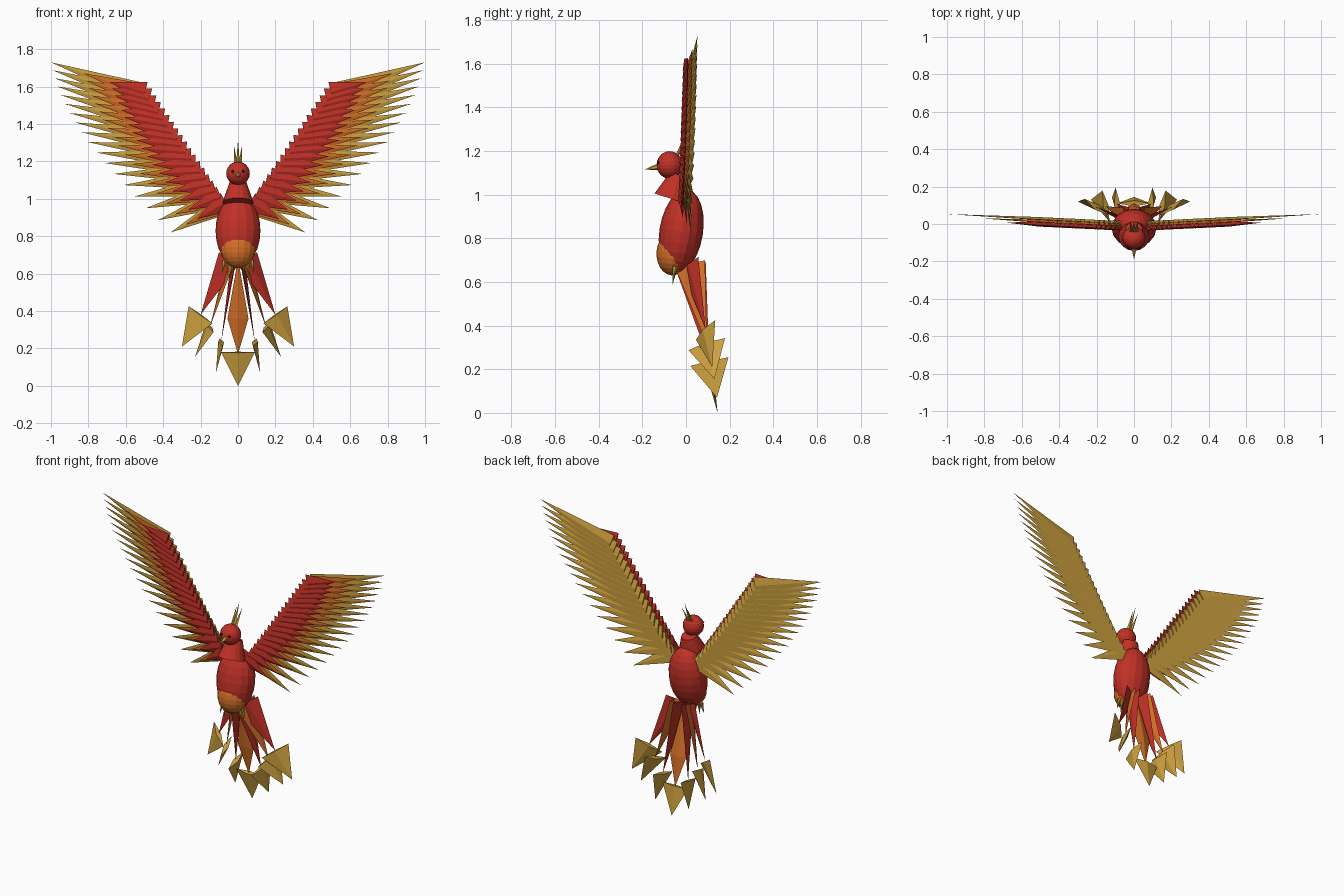
import bpy, bmesh
from math import radians
from mathutils import Vector as V

if "Cube" in bpy.data.objects:
    bpy.data.objects.remove(bpy.data.objects["Cube"])


def material(name, rgb):
    m = bpy.data.materials.new(name)
    m.use_nodes = True
    m.diffuse_color = (*rgb, 1)
    m.node_tree.nodes["Principled BSDF"].inputs["Base Color"].default_value = (*rgb, 1)
    return m


RED = material("red", (0.53, 0.03, 0.02))
ORANGE = material("orange", (0.66, 0.16, 0.02))
GOLD = material("gold", (0.62, 0.36, 0.05))
BLACK = material("black", (0.01, 0.01, 0.01))


def finish(name, bm, mat):
    bmesh.ops.recalc_face_normals(bm, faces=bm.faces)
    me = bpy.data.meshes.new(name)
    bm.to_mesh(me)
    bm.free()
    me.materials.append(mat)
    ob = bpy.data.objects.new(name, me)
    bpy.context.collection.objects.link(ob)
    return ob


def ellipsoid(name, center, radii, mat, tilt=0, segs=16, rings=12):
    bm = bmesh.new()
    bmesh.ops.create_uvsphere(bm, u_segments=segs, v_segments=rings, radius=1)
    ob = finish(name, bm, mat)
    ob.location, ob.scale = center, radii
    ob.rotation_euler.x = radians(tilt)


def cone(name, start, end, r1, r2, mat, segs=16):
    start, end = V(start), V(end)
    bm = bmesh.new()
    bmesh.ops.create_cone(bm, cap_ends=True, segments=segs, radius1=r1,
                          radius2=r2, depth=(end - start).length)
    ob = finish(name, bm, mat)
    ob.location = (start + end) / 2
    ob.rotation_euler = (end - start).to_track_quat('Z', 'Y').to_euler()


def blade(bm, base, tip, side, half_w, half_t, root=None):
    """Flattened four-sided spike; with a root point it becomes a kite."""
    base, tip, side = V(base), V(tip), V(side)
    axis = (tip - base).normalized()
    side = (side - axis * side.dot(axis)).normalized()
    flat = axis.cross(side)
    ring = [bm.verts.new(base + o) for o in
            (side * half_w, flat * half_t, -side * half_w, -flat * half_t)]
    end = bm.verts.new(tip)
    back = bm.verts.new(root) if root else None
    for a, b in zip(ring, ring[1:] + ring[:1]):
        bm.faces.new((a, b, end))
        if back:
            bm.faces.new((b, a, back))
    if not back:
        bm.faces.new(ring[::-1])


# Body, neck and head
ellipsoid("body", (0, -0.022, 0.83), (0.12, 0.1, 0.195), RED, -9)
ellipsoid("belly", (0, -0.058, 0.735), (0.092, 0.077, 0.105), ORANGE, -5)
cone("neck", (0, -0.065, 0.98), (0, -0.03, 1.09), 0.083, 0.045, RED)
ellipsoid("head", (0, -0.075, 1.136), (0.063, 0.06, 0.063), RED)
cone("beak", (0, -0.125, 1.128), (0, -0.19, 1.115), 0.016, 0, GOLD, 6)
for s, side in ((1, "left"), (-1, "right")):
    ellipsoid(side + "_eye", (s * 0.027, -0.126, 1.147), (0.008,) * 3, BLACK, 0, 8, 6)

# Crest
bm = bmesh.new()
for x, top in ((-1, 1.28), (0, 1.315), (1, 1.28)):
    blade(bm, (x * 0.012, -0.04, 1.18), (x * 0.02, 0.015, top), (1, 0, 0), 0.011, 0.008)
finish("crest", bm, GOLD)

# Wings: three overlapping feather layers, long gold ones at the back
COUNT = 18
LAYERS = (("long", GOLD, 1, 1, 0.055, 0.008, 0),
          ("middle", ORANGE, 0.64, 0.72, 0.05, 0.008, 0.014),
          ("short", RED, 0.36, 0.52, 0.055, 0.014, 0.03))
TOP, MID, LOW = V((1, 0, 1.73)), V((0.96, 0, 1.385)), V((0.36, 0, 0.82))
for s, side in ((1, "left"), (-1, "right")):
    for name, mat, first, last, half_w, half_t, forward in LAYERS:
        bm = bmesh.new()
        for i in range(COUNT):
            t = i / (COUNT - 1)
            tip = TOP * (1 - t) ** 2 + MID * 2 * t * (1 - t) + LOW * t * t
            corner = V((0.5, 0, 1.615)).lerp(V((0.1, 0, 1.01)), t)
            axis = (tip - corner).normalized()
            across = V((-axis.z, 0, axis.x))
            base = corner - across * 0.05
            tip = base.lerp(tip, first + (last - first) * t)
            if mat == RED:
                base += across * 0.008 - axis * 0.012
            for p in (base, tip):
                p.y = 0.005 + 0.048 * p.x - forward
                p.x *= s
            across = V((s * across.x, -0.12, across.z))
            blade(bm, base, tip, across, half_w, half_t)
        finish(f"{side}_wing_{name}_feathers", bm, mat)

# Tail: end of shaft, tip of the gold point, direction of its flat side
TAIL = (("outer", RED, (0.2, 0.09, 0.38), (0.3, 0.12, 0.21), (0.14, 0.1, 0.12)),
        ("middle", ORANGE, (0.15, 0.095, 0.315), (0.23, 0.13, 0.155), (0.05, 0.16, 0.02)),
        ("inner", RED, (0.09, 0.107, 0.235), (0.118, 0.142, 0.07), (0.02, 0.195, 0.03)))
for s, side in ((1, "left"), (-1, "right")):
    for name, mat, end, tip, flat in TAIL:
        end, tip, flat = (V((s * p[0], p[1], p[2])) for p in (end, tip, flat))
        bm = bmesh.new()
        blade(bm, (end.x * 0.25, 0.02, 0.68), end, flat, 0.072, 0.014)
        finish(f"{side}_{name}_tail_feather", bm, mat)
        bm = bmesh.new()
        blade(bm, end, tip, flat, 0.09, 0.016)
        finish(f"{side}_{name}_tail_point", bm, GOLD)
bm = bmesh.new()
blade(bm, (0, 0.08, 0.36), (0, 0.11, 0.17), (1, 0, 0), 0.056, 0.014, root=(0, 0.02, 0.68))
finish("centre_tail_feather", bm, ORANGE)
bm = bmesh.new()
blade(bm, (0, 0.11, 0.18), (0, 0.145, 0), (1, 0, 0), 0.09, 0.016)
finish("centre_tail_point", bm, GOLD)

# Feet with three claws each
for s, side in ((1, "left"), (-1, "right")):
    for k in (-1, 0, 1):
        x = s * 0.055 + k * 0.018
        cone(f"{side}_claw_{k + 2}", (x, -0.05, 0.67), (x + k * 0.012, -0.062, 0.585 + abs(k) * 0.015),
             0.012, 0, GOLD, 6)
